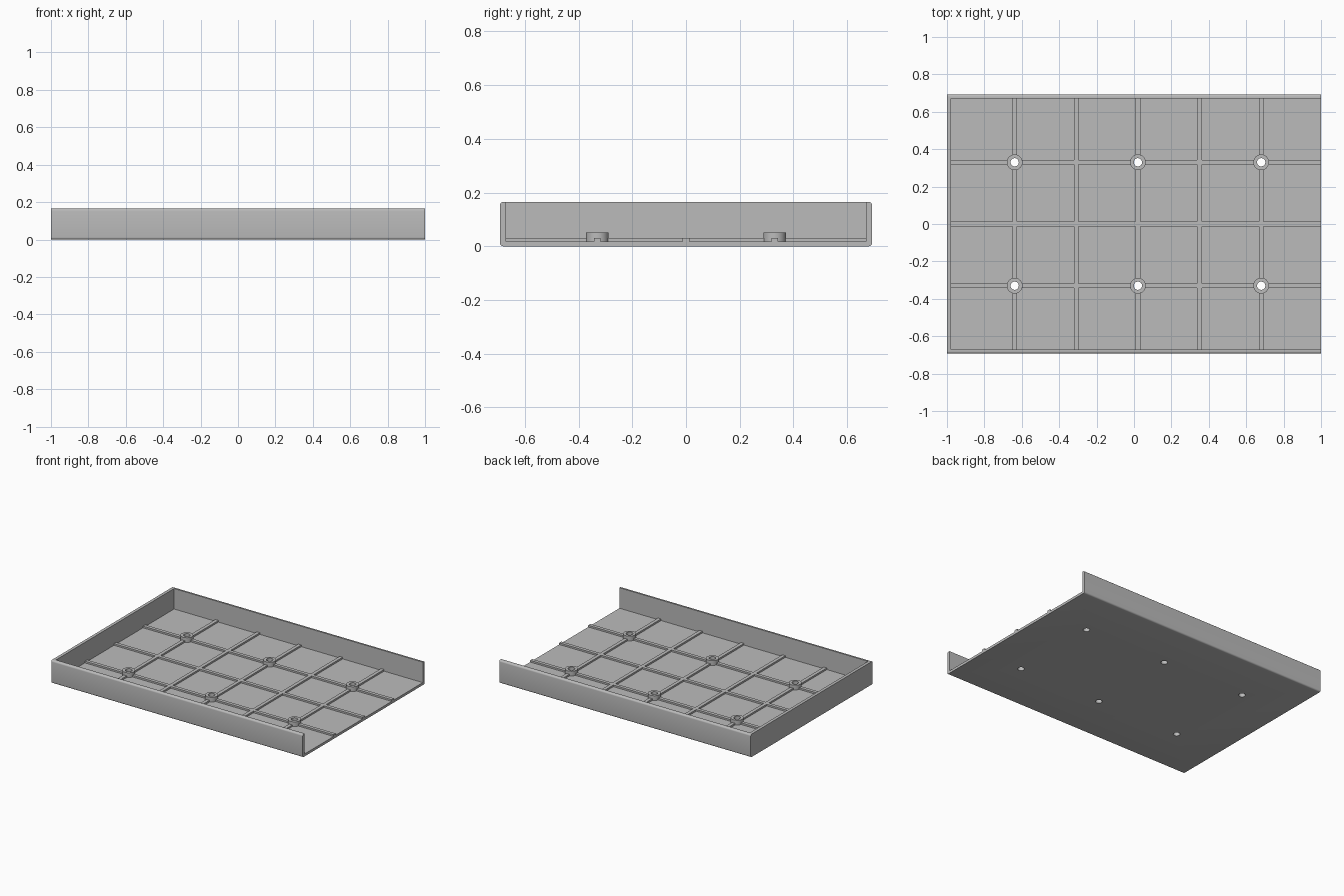
import bpy, bmesh, math
from mathutils import Matrix

if "Cube" in bpy.data.objects:
    bpy.data.objects.remove(bpy.data.objects["Cube"])

HALF_Y, HEIGHT = 0.693, 0.165
WALL, FLOOR, RIB_TOP, BOSS_TOP = 0.022, 0.018, 0.03, 0.052
RIB_XS = [-0.638 + 0.3295 * i for i in range(5)]
RIB_YS = [-0.33, 0.0, 0.33]
BOSSES = [(x, y) for x in RIB_XS[::2] for y in (-0.33, 0.33)]

grey = bpy.data.materials.new("grey plastic")
grey.diffuse_color = (0.5, 0.5, 0.5, 1)
grey.use_nodes = True
grey.node_tree.nodes["Principled BSDF"].inputs["Base Color"].default_value = grey.diffuse_color


def finish(name, bm):
    mesh = bpy.data.meshes.new(name)
    bm.to_mesh(mesh)
    bm.free()
    mesh.materials.append(grey)
    obj = bpy.data.objects.new(name, mesh)
    bpy.context.collection.objects.link(obj)
    return obj


def box(name, x0, x1, y0, y1, z0, z1, round_long=0):
    bm = bmesh.new()
    bmesh.ops.create_cube(bm, size=1)
    bmesh.ops.scale(bm, vec=(x1 - x0, y1 - y0, z1 - z0), verts=bm.verts)
    bmesh.ops.translate(bm, vec=((x0 + x1) / 2, (y0 + y1) / 2, (z0 + z1) / 2), verts=bm.verts)
    if round_long:  # round only the edges running along x
        edges = [e for e in bm.edges if abs(e.verts[0].co.x - e.verts[1].co.x) > 0.1]
        bmesh.ops.bevel(bm, geom=edges, offset=round_long, segments=5, profile=0.5, affect='EDGES')
    return finish(name, bm)


def cylinder(name, x, y, r, z0, z1):
    bm = bmesh.new()
    bmesh.ops.create_cone(bm, cap_ends=True, segments=40, radius1=r, radius2=r, depth=z1 - z0,
                          matrix=Matrix.Translation((x, y, (z0 + z1) / 2)))
    return finish(name, bm)


def combine(target, tool, operation):
    mod = target.modifiers.new("combine", 'BOOLEAN')
    mod.operation, mod.object, mod.solver = operation, tool, 'EXACT'
    bpy.context.view_layer.objects.active = target
    bpy.ops.object.modifier_apply(modifier=mod.name)
    bpy.data.objects.remove(tool, do_unlink=True)


# Shell: rounded block hollowed out, open at the top and the right end
tray = box("tray", -1, 1, -HALF_Y, HALF_Y, 0, HEIGHT, round_long=0.012)
inner = HALF_Y - WALL
combine(tray, box("cavity", -1 + WALL, 1.2, -inner, inner, FLOOR, 0.4), 'DIFFERENCE')

# Floor ribs, sunk slightly into the floor and walls
h = 0.0125
for x in RIB_XS:
    combine(tray, box("cross_rib", x - h, x + h, -inner - 0.005, inner + 0.005, 0.009, RIB_TOP), 'UNION')
for y in RIB_YS:
    combine(tray, box("long_rib", -1 + WALL - 0.005, 1, y - h, y + h, 0.009, RIB_TOP), 'UNION')

# Screw bosses with through holes
for x, y in BOSSES:
    combine(tray, cylinder("boss", x, y, 0.042, 0.008, BOSS_TOP), 'UNION')
    combine(tray, cylinder("hole", x, y, 0.022, -0.1, 0.2), 'DIFFERENCE')

bpy.ops.object.select_all(action='DESELECT')
tray.select_set(True)
bpy.context.view_layer.objects.active = tray
bpy.ops.object.shade_smooth_by_angle(angle=math.radians(30))
